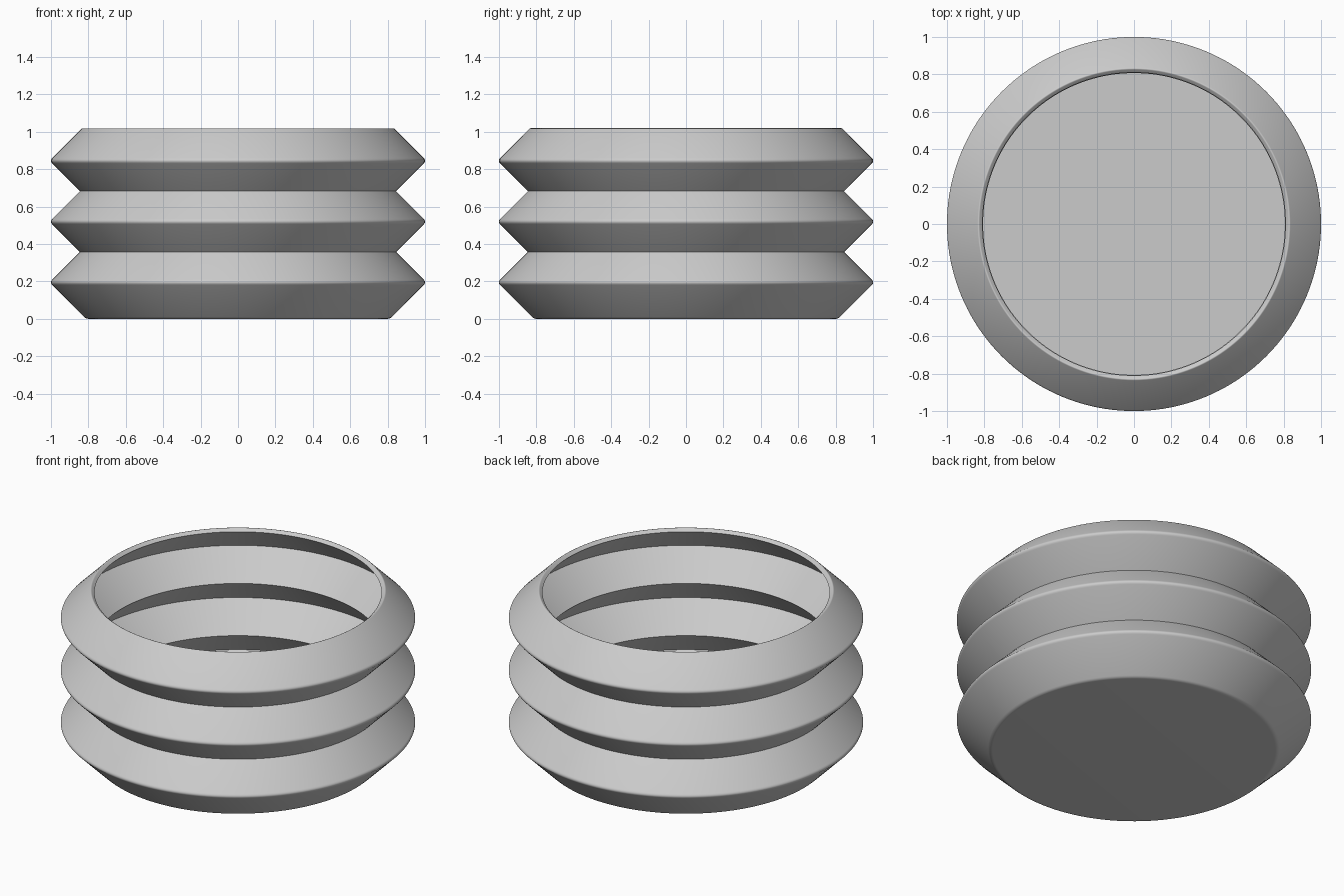
import bpy, bmesh, math
from mathutils import Vector

cube = bpy.data.objects.get("Cube")
if cube:
    bpy.data.objects.remove(cube, do_unlink=True)

grey = bpy.data.materials.new("plain grey")
grey.use_nodes = True
colour = (0.6, 0.6, 0.6, 1)
grey.diffuse_color = colour
grey.node_tree.nodes["Principled BSDF"].inputs["Base Color"].default_value = colour

SEGMENTS = 160
PITCH = 0.325          # height of one fold
FIRST = 0.195          # height of the lowest ridge
RIDGE, VALLEY = 1.0075, 0.845
IN_RIDGE, IN_VALLEY = 0.972, 0.807


def rounded(prev, corner, nxt, size, steps=5):
    """Points of a small curve that replaces a profile corner."""
    c = Vector(corner)
    a = c + (Vector(prev) - c).normalized() * size
    b = c + (Vector(nxt) - c).normalized() * size
    ts = [i / steps for i in range(steps + 1)]
    return [a * (1 - t) ** 2 + c * 2 * t * (1 - t) + b * t * t for t in ts]


# Corners as (radius, height, rounding): underside, outer folds, rim
corners = [(0, 0, 0), (RIDGE - FIRST, 0, 0.015)]
for i in range(3):
    z = FIRST + i * PITCH
    corners.append((RIDGE, z, 0.02))
    if i < 2:
        corners.append((VALLEY, z + PITCH / 2, 0))
corners += [(0.831, 1.0215, 0.008), (0.81, 1.003, 0)]

# Inner folds back down to the floor
for i in (2, 1, 0):
    z = FIRST + i * PITCH
    corners.append((IN_RIDGE, z - 0.002, 0))
    if i > 0:
        corners.append((IN_VALLEY, z - PITCH / 2, 0))
corners += [(0.807, 0.028, 0), (0, 0.028, 0)]

profile = []
for i, (r, z, size) in enumerate(corners):
    if size:
        profile += rounded(corners[i - 1][:2], (r, z), corners[i + 1][:2], size)
    else:
        profile.append(Vector((r, z)))

# Spin the profile around the upright axis
bm = bmesh.new()
verts = [bm.verts.new((p.x, 0, p.y)) for p in profile]
edges = [bm.edges.new(pair) for pair in zip(verts, verts[1:])]
bmesh.ops.spin(bm, geom=verts + edges, cent=(0, 0, 0), axis=(0, 0, 1),
               angle=math.tau, steps=SEGMENTS, use_duplicate=False)
bmesh.ops.remove_doubles(bm, verts=bm.verts, dist=0.0002)
bmesh.ops.recalc_face_normals(bm, faces=bm.faces)

mesh = bpy.data.meshes.new("bellows_cup")
bm.to_mesh(mesh)
bm.free()
mesh.materials.append(grey)
cup = bpy.data.objects.new("bellows_cup", mesh)
bpy.context.collection.objects.link(cup)

bpy.ops.object.select_all(action="DESELECT")
cup.select_set(True)
bpy.context.view_layer.objects.active = cup
bpy.ops.object.shade_smooth_by_angle(angle=math.radians(35))
